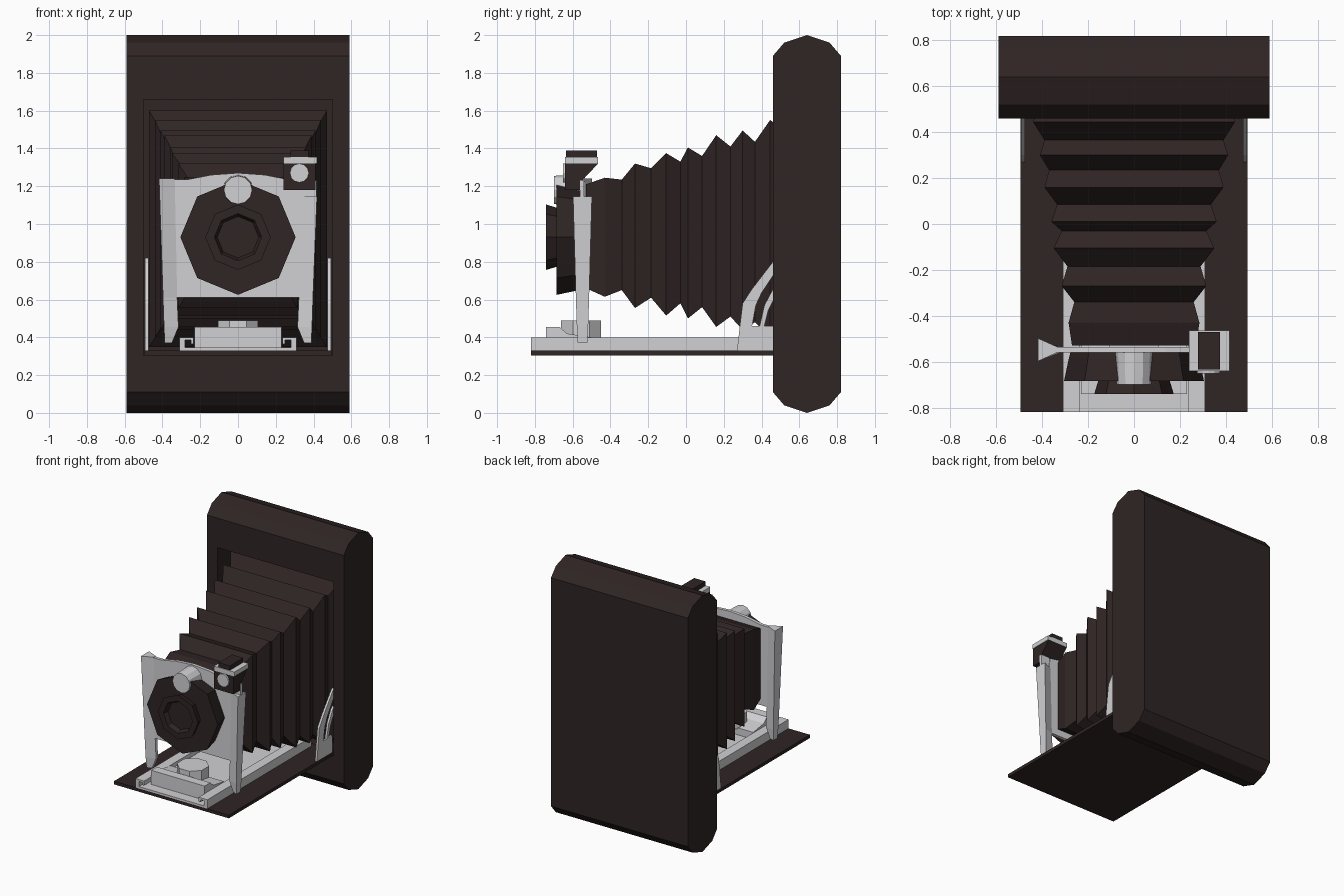
import bpy, bmesh, math

if "Cube" in bpy.data.objects:
    bpy.data.objects.remove(bpy.data.objects["Cube"])


def material(name, rgb):
    m = bpy.data.materials.new(name)
    m.diffuse_color = (*rgb, 1)
    m.use_nodes = True
    m.node_tree.nodes["Principled BSDF"].inputs["Base Color"].default_value = m.diffuse_color
    return m


LEATHER = material("dark brown leather", (0.029, 0.018, 0.018))
METAL = material("pale nickel metal", (0.64, 0.64, 0.66))


def finish(name, bm, mat):
    bmesh.ops.recalc_face_normals(bm, faces=bm.faces)
    me = bpy.data.meshes.new(name)
    bm.to_mesh(me)
    bm.free()
    me.materials.append(mat)
    ob = bpy.data.objects.new(name, me)
    bpy.context.collection.objects.link(ob)
    return ob


def loft(name, rings, mat):
    """Skin a list of equal-length point rings and cap both ends."""
    bm = bmesh.new()
    vs = [[bm.verts.new(p) for p in r] for r in rings]
    n = len(vs[0])
    for a, b in zip(vs, vs[1:]):
        for i in range(n):
            j = (i + 1) % n
            bm.faces.new((a[i], a[j], b[j], b[i]))
    bm.faces.new(vs[0])
    bm.faces.new(vs[-1])
    return finish(name, bm, mat)


def prism(name, pts, axis, a, b, mat):
    """Extrude a 2D outline along x, y or z from a to b."""
    place = {"x": lambda p, t: (t, p[0], p[1]),
             "y": lambda p, t: (p[0], t, p[1]),
             "z": lambda p, t: (p[0], p[1], t)}[axis]
    return loft(name, [[place(p, t) for p in pts] for t in (a, b)], mat)


def box(name, x0, x1, y0, y1, z0, z1, mat):
    return prism(name, [(x0, y0), (x1, y0), (x1, y1), (x0, y1)], "z", z0, z1, mat)


def turned(name, cx, cz, profile, n, mat):
    """Lathe (y, radius) pairs about a front-to-back axis."""
    return loft(name, [[(cx + r * math.sin(2 * math.pi * i / n), y,
                         cz + r * math.cos(2 * math.pi * i / n)) for i in range(n)]
                       for y, r in profile], mat)


# Body: rounded slab with a recessed front opening
half = [(0.46, 0.11), (0.52, 0.04), (0.64, 0.0), (0.76, 0.04), (0.82, 0.11)]
outline = half + [(y, 2 - z) for y, z in reversed(half)]
body = prism("body", outline, "x", -0.59, 0.59, LEATHER)
bm = bmesh.new()
bm.from_mesh(body.data)
front = min(bm.faces, key=lambda f: f.calc_center_median().y)
outer = list(front.verts)
bm.faces.remove(front)


def opening(y):
    return [bm.verts.new((math.copysign(0.5, v.co.x), y, 1.66 if v.co.z > 1 else 0.305))
            for v in outer]


rim, deep = opening(0.46), opening(0.64)
for i in range(4):
    j = (i + 1) % 4
    bm.faces.new((outer[i], outer[j], rim[j], rim[i]))
    bm.faces.new((rim[i], rim[j], deep[j], deep[i]))
bm.faces.new(deep)
bmesh.ops.recalc_face_normals(bm, faces=bm.faces)
bm.to_mesh(body.data)
bm.free()

# Bellows: (y, half width, bottom, top) at each fold
folds = [(-0.53, 0.27, 0.66, 1.21), (-0.43, 0.285, 0.615, 1.245), (-0.34, 0.26, 0.65, 1.235),
         (-0.27, 0.315, 0.555, 1.32), (-0.185, 0.29, 0.61, 1.295), (-0.105, 0.35, 0.515, 1.375),
         (-0.03, 0.315, 0.58, 1.33), (0.01, 0.36, 0.50, 1.405), (0.085, 0.335, 0.56, 1.36),
         (0.16, 0.39, 0.455, 1.47), (0.235, 0.37, 0.51, 1.41), (0.30, 0.41, 0.44, 1.495),
         (0.365, 0.39, 0.48, 1.435), (0.445, 0.44, 0.40, 1.55), (0.51, 0.42, 0.43, 1.51),
         (0.58, 0.47, 0.35, 1.60), (0.64, 0.47, 0.35, 1.60)]
loft("bellows", [[(-w, y, lo), (w, y, lo), (w, y, hi), (-w, y, hi)]
                 for y, w, lo, hi in folds], LEATHER)

# Drop bed, track and focusing carriage
box("bed", -0.495, 0.495, -0.82, 0.5, 0.305, 0.33, LEATHER)
box("track_floor", -0.31, 0.31, -0.82, 0.46, 0.33, 0.345, METAL)
rail = [(0.31, 0.33), (0.31, 0.4), (0.235, 0.4), (0.235, 0.365), (0.25, 0.365),
        (0.25, 0.385), (0.28, 0.385), (0.28, 0.33)]
for side, s in (("left", -1), ("right", 1)):
    prism(side + "_rail", [(s * x, z) for x, z in rail], "y", -0.82, 0.46, METAL)
prism("carriage", [(-0.74, 0.345), (-0.74, 0.455), (-0.67, 0.455), (-0.63, 0.42),
                   (-0.50, 0.40), (-0.50, 0.345)], "x", -0.23, 0.23, METAL)
prism("focus_knob", [(0.115 * math.cos(math.pi * (i + 0.5) / 4),
                      -0.555 + 0.115 * math.sin(math.pi * (i + 0.5) / 4))
                     for i in range(8)], "z", 0.39, 0.49, METAL)

# Curved bed struts: foot, outer band, inner band
strut_parts = {
    "foot": [(0.27, 0.33), (0.46, 0.33), (0.46, 0.46), (0.285, 0.46)],
    "outer_band": [(0.285, 0.46), (0.30, 0.58), (0.345, 0.65), (0.46, 0.80), (0.48, 0.82),
                   (0.48, 0.75), (0.46, 0.725), (0.40, 0.635), (0.37, 0.57), (0.35, 0.46)],
    "inner_band": [(0.39, 0.46), (0.415, 0.57), (0.46, 0.655), (0.48, 0.68),
                   (0.48, 0.62), (0.46, 0.59), (0.435, 0.54), (0.415, 0.46)],
}
for side, s in (("left", -1), ("right", 1)):
    for part, pts in strut_parts.items():
        prism(f"{side}_strut_{part}", pts, "x", s * 0.475, s * 0.492, METAL)

# Front standard: arched plate and flared posts
prism("standard_plate", [(-0.33, 0.61), (0.33, 0.61), (0.345, 1.14), (0.34, 1.225), (0.27, 1.235),
                         (0.14, 1.26), (0, 1.27), (-0.14, 1.26), (-0.27, 1.235), (-0.345, 1.235)],
      "y", -0.56, -0.535, METAL)
for side, s, top in (("left", -1, 1.24), ("right", 1, 1.145)):
    levels = [(0.37, 0.388, 0.35, 0.025), (0.455, 0.392, 0.315, 0.03),
              (0.61, 0.397, 0.322, 0.035), (top, 0.418, 0.335, 0.05)]
    loft(side + "_post", [[(s * xo, -0.548 - h, z), (s * xo, -0.548 + h, z),
                           (s * xi, -0.535, z), (s * xi, -0.56, z)]
                          for z, xo, xi, h in levels], METAL)

# Shutter, lens and speed dial
turned("shutter", 0, 0.93, [(-0.55, 0.275), (-0.59, 0.285), (-0.685, 0.305)], 8, LEATHER)
turned("lens_barrel", 0, 0.93, [(-0.68, 0.155), (-0.74, 0.173), (-0.74, 0.125),
                                (-0.705, 0.11)], 8, LEATHER)
turned("speed_dial", 0, 1.18, [(-0.56, 0.08), (-0.65, 0.077), (-0.70, 0.075)], 12, METAL)

# Viewfinder on the right post
prism("finder_body", [(-0.64, 1.18), (-0.64, 1.32), (-0.465, 1.32), (-0.56, 1.22),
                      (-0.56, 1.18)], "x", 0.24, 0.41, LEATHER)
box("finder_frame", 0.24, 0.417, -0.64, -0.465, 1.32, 1.355, METAL)
box("finder_hood", 0.278, 0.374, -0.635, -0.47, 1.355, 1.39, LEATHER)
turned("finder_lens", 0.325, 1.27, [(-0.63, 0.052), (-0.652, 0.05)], 12, METAL)
box("finder_bracket", 0.34, 0.415, -0.56, -0.54, 1.13, 1.23, METAL)
